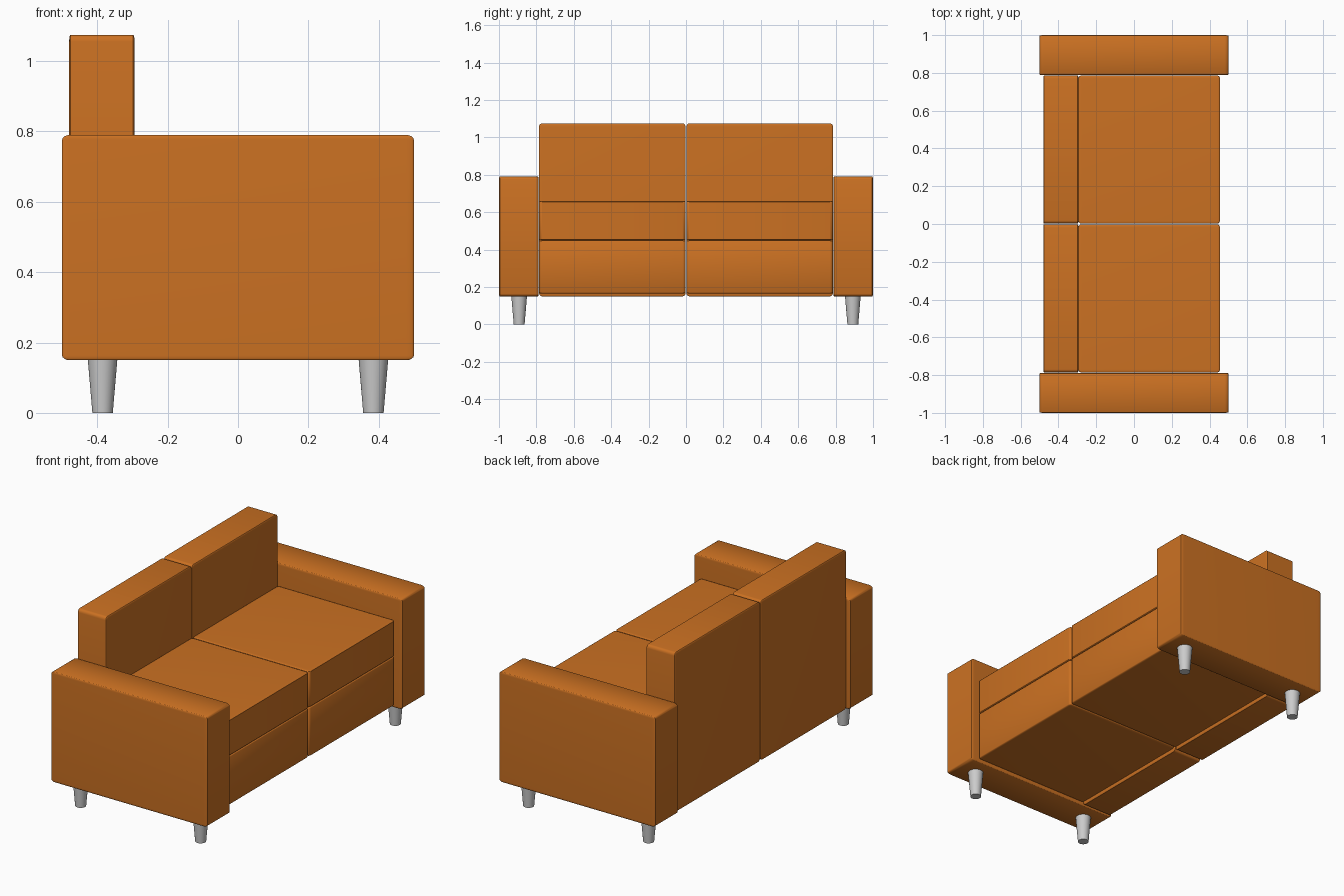
import bpy, bmesh
from mathutils import Matrix

if "Cube" in bpy.data.objects:
    bpy.data.objects.remove(bpy.data.objects["Cube"])


def material(name, rgb):
    m = bpy.data.materials.new(name)
    m.diffuse_color = (*rgb, 1)
    m.use_nodes = True
    m.node_tree.nodes["Principled BSDF"].inputs["Base Color"].default_value = m.diffuse_color
    return m


ORANGE = material("orange fabric", (0.6, 0.165, 0.016))
GREY = material("grey metal", (0.6, 0.6, 0.6))


def finish(name, bm, mat):
    me = bpy.data.meshes.new(name)
    bm.to_mesh(me)
    bm.free()
    me.materials.append(mat)
    ob = bpy.data.objects.new(name, me)
    bpy.context.collection.objects.link(ob)
    for o in bpy.context.selected_objects:
        o.select_set(False)
    ob.select_set(True)
    bpy.context.view_layer.objects.active = ob
    bpy.ops.object.shade_smooth_by_angle(angle=0.6)


def block(name, lo, hi):
    # rounded unit cube stretched to its bounds, so the rounding stretches too
    bm = bmesh.new()
    bmesh.ops.create_cube(bm, size=1)
    bmesh.ops.bevel(bm, geom=bm.edges[:], offset=0.021, segments=4,
                    profile=0.5, affect='EDGES')
    size = [b - a for a, b in zip(lo, hi)]
    mid = [(a + b) / 2 for a, b in zip(lo, hi)]
    bm.transform(Matrix.Translation(mid) @ Matrix.Diagonal((*size, 1)))
    finish(name, bm, ORANGE)


def leg(name, x, y):
    bm = bmesh.new()
    bmesh.ops.create_cone(bm, cap_ends=True, segments=32, radius1=0.029,
                          radius2=0.042, depth=0.152,
                          matrix=Matrix.Translation((x, y, 0.076)))
    finish(name, bm, GREY)


for side, s in (("left", -1), ("right", 1)):
    def pair(name, x0, x1, y0, y1, z0, z1):
        a, b = sorted((s * y0, s * y1))
        block(side + "_" + name, (x0, a, z0), (x1, b, z1))

    pair("arm", -0.5, 0.5, 0.788, 1.0, 0.15, 0.79)
    pair("back", -0.48, -0.294, 0.002, 0.786, 0.15, 1.075)
    pair("seat_base", -0.294, 0.455, 0.002, 0.786, 0.165, 0.45)
    pair("seat_cushion", -0.294, 0.455, 0.002, 0.786, 0.45, 0.66)
    # tapered legs under each arm
    leg(side + "_front_leg", 0.385, s * 0.892)
    leg(side + "_back_leg", -0.385, s * 0.892)
